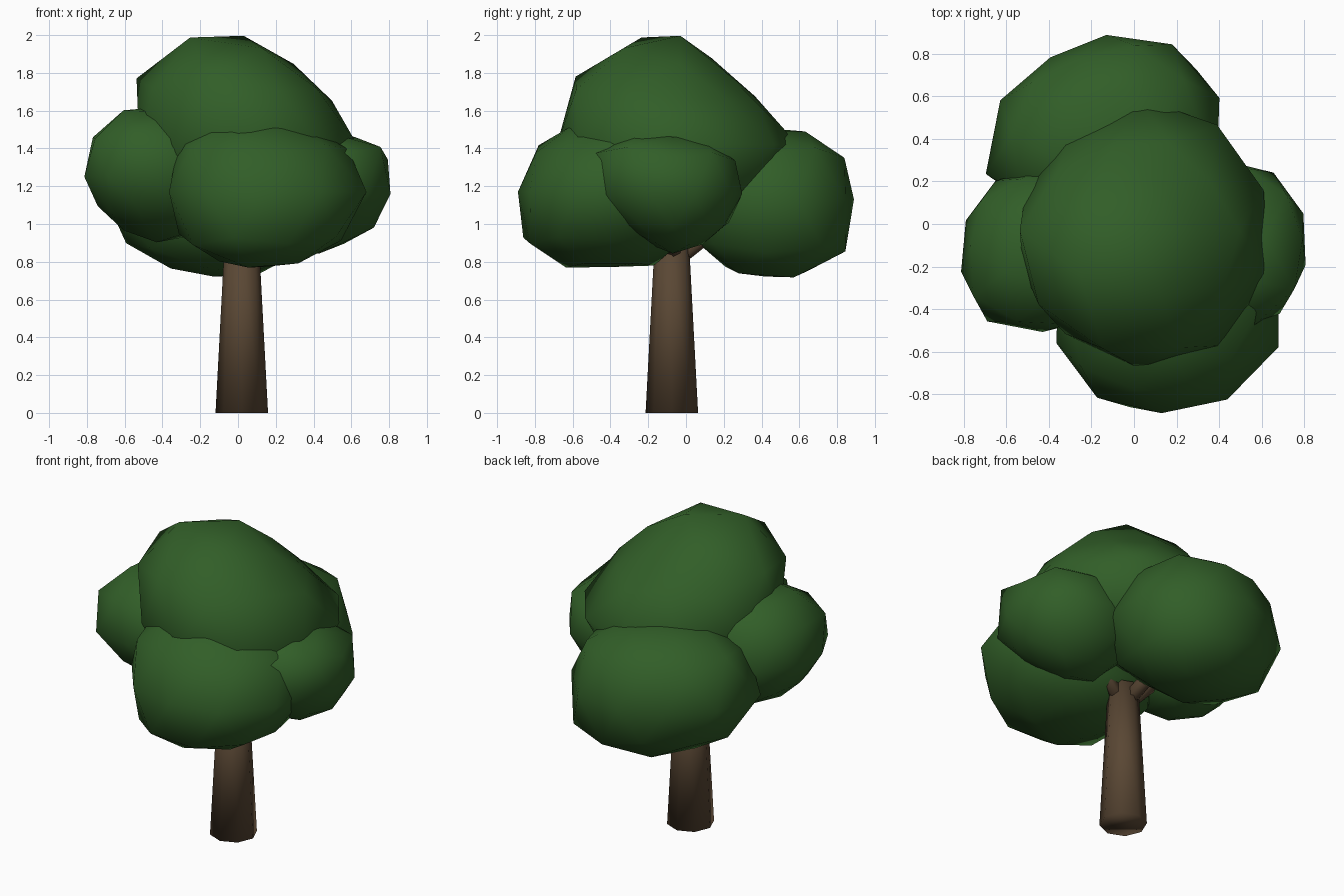
import bpy, bmesh, math
from mathutils import Vector

if "Cube" in bpy.data.objects:
    bpy.data.objects.remove(bpy.data.objects["Cube"])


def material(name, rgb):
    m = bpy.data.materials.new(name)
    m.diffuse_color = (*rgb, 1)
    m.use_nodes = True
    m.node_tree.nodes["Principled BSDF"].inputs["Base Color"].default_value = m.diffuse_color
    return m


LEAF = material("leaf green", (0.031, 0.112, 0.021))
BARK = material("bark brown", (0.101, 0.063, 0.034))


def finish(name, bm, mat, angle):
    bmesh.ops.recalc_face_normals(bm, faces=bm.faces[:])
    me = bpy.data.meshes.new(name)
    bm.to_mesh(me)
    bm.free()
    me.materials.append(mat)
    ob = bpy.data.objects.new(name, me)
    bpy.context.collection.objects.link(ob)
    bpy.ops.object.select_all(action='DESELECT')
    ob.select_set(True)
    bpy.context.view_layer.objects.active = ob
    bpy.ops.object.shade_smooth_by_angle(angle=math.radians(angle))
    return ob


def clump(name, centre, axes, xy, xz, yz):
    """Lumpy ball. axes: reach along +x -x +y -y +z -z;
    xy, xz, yz: reach along the diagonals ++ -+ -- +- of each plane."""
    bm = bmesh.new()
    bmesh.ops.create_icosphere(bm, subdivisions=2, radius=1)
    diagonals = {(0, 1): xy, (0, 2): xz, (1, 2): yz}
    for v in bm.verts:
        d = v.co.normalized()
        neg = [c < 0 for c in d]
        inv = [1 / axes[2 * i + neg[i]] ** 2 for i in range(3)]
        q = sum(d[i] ** 2 * inv[i] for i in range(3))
        for (i, j), r in diagonals.items():
            reach = r[(0, 3, 1, 2)[2 * neg[i] + neg[j]]]
            q += (2 / reach ** 2 - inv[i] - inv[j]) * abs(d[i] * d[j])
        v.co = Vector(centre) + d * 1.02 / math.sqrt(max(q, 1.5))
    finish(name, bm, LEAF, 80)


def limb(name, a, b, ra, rb, sides):
    a, b = Vector(a), Vector(b)
    bm = bmesh.new()
    bmesh.ops.create_cone(bm, cap_ends=True, segments=sides, radius1=ra,
                          radius2=rb, depth=(b - a).length)
    bm.transform((b - a).to_track_quat('Z', 'Y').to_matrix().to_4x4())
    bmesh.ops.translate(bm, verts=bm.verts[:], vec=(a + b) / 2)
    finish(name, bm, BARK, 120)


# Foliage clumps
clump("top_foliage", (0.03, -0.03, 1.42), (.60, .58, .61, .64, .565, .45),
      (.60, .55, .58, .65), (.49, .66, .52, .50), (.46, .65, .50, .50))
clump("front_foliage", (0.13, -0.40, 1.17), (.57, .50, .42, .48, .39, .39),
      (.50, .47, .51, .53), (.44, .48, .45, .44), (.45, .42, .49, .46))
clump("back_foliage", (-0.13, 0.42, 1.13), (.53, .58, .46, .40, .37, .40),
      (.53, .45, .50, .48), (.45, .46, .45, .49), (.43, .42, .41, .47))
clump("left_foliage", (-0.43, -0.10, 1.25), (.35, .37, .36, .40, .36, .34),
      (.38, .37, .43, .41), (.36, .39, .33, .36), (.37, .40, .33, .36))
clump("right_foliage", (0.43, -0.07, 1.16), (.37, .35, .36, .41, .295, .31),
      (.38, .38, .39, .42), (.375, .34, .34, .32), (.34, .39, .30, .31))

# Trunk and the short branches that enter the foliage
limb("trunk", (0.02, -0.075, 0), (0.02, -0.075, 0.92), .139, .09, 8)
for side, tip in {"back": (-0.08, 0.30, 1.08), "right": (0.32, -0.05, 1.10),
                  "left": (-0.30, -0.08, 1.12), "front": (0.08, -0.32, 1.08)}.items():
    limb(side + "_branch", (0.02, -0.075, 0.80), tip, .048, .035, 6)
